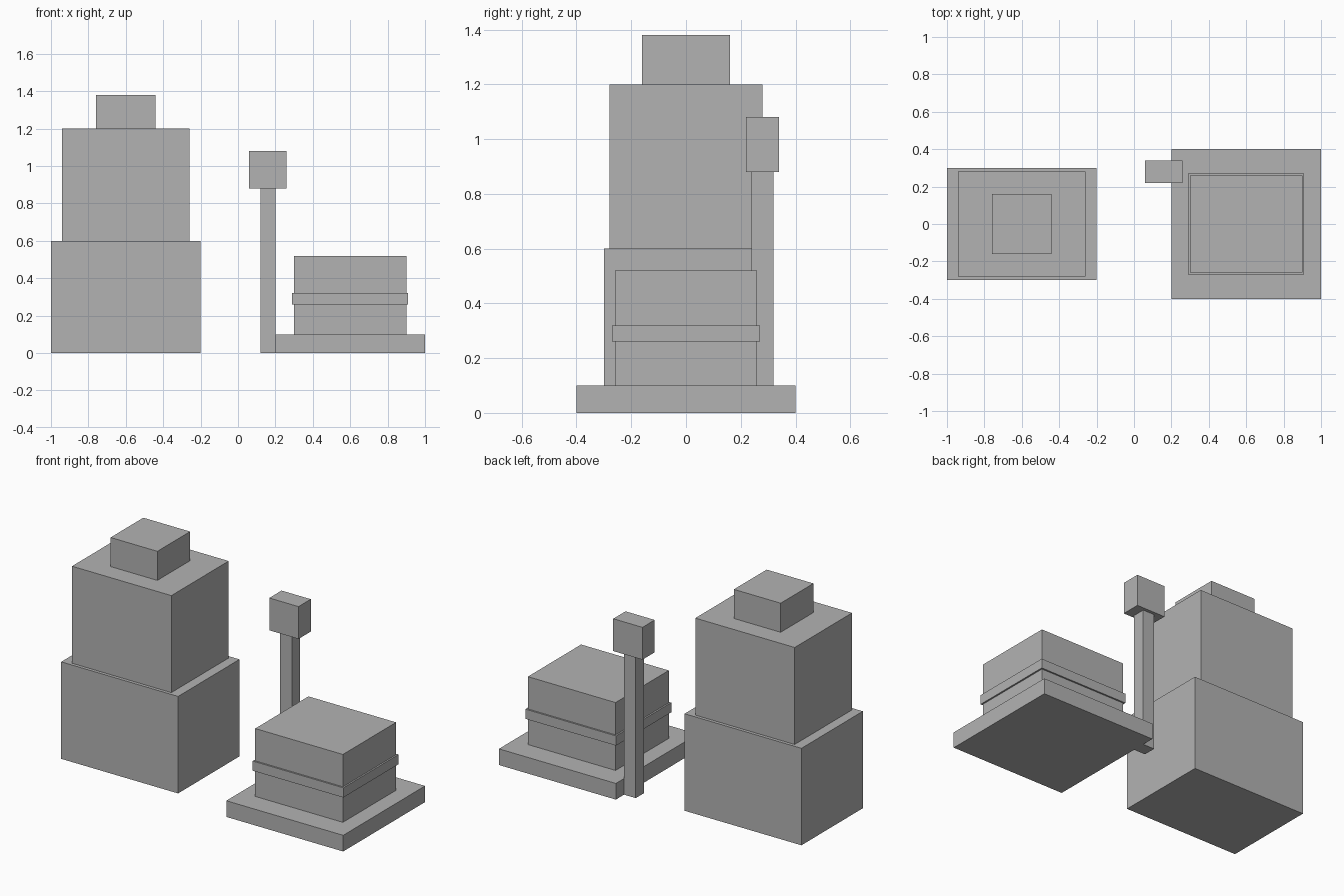
import bpy
from mathutils import Vector

cube = bpy.data.objects.get("Cube")
if cube:
    bpy.data.objects.remove(cube, do_unlink=True)

# Single plain grey for every part
grey = bpy.data.materials.new("plain_grey")
grey.use_nodes = True
colour = (0.45, 0.45, 0.45, 1)
grey.diffuse_color = colour
grey.node_tree.nodes["Principled BSDF"].inputs["Base Color"].default_value = colour


def box(name, centre, size, base):
    """Box of the given size, centred in plan and resting at height base."""
    x, y = centre
    bpy.ops.mesh.primitive_cube_add(size=1, location=(x, y, base + size[2] / 2))
    ob = bpy.context.object
    ob.name = name
    ob.data.transform(ob.matrix_world.to_3x3().to_4x4())
    for v in ob.data.vertices:
        v.co *= Vector(size)
    ob.data.materials.append(grey)
    return ob


def stack(centre, parts):
    """Pile boxes on top of each other from the ground up."""
    base = 0
    for name, size in parts:
        box(name, centre, size, base)
        base += size[2]


# Stepped tower
stack((-0.6, 0), [
    ("tower_lower_block", (0.8, 0.6, 0.6)),
    ("tower_upper_block", (0.68, 0.56, 0.6)),
    ("tower_cap", (0.32, 0.32, 0.18)),
])

# Low block on a plinth, wrapped by a band
stack((0.6, 0), [
    ("plinth", (0.8, 0.8, 0.1)),
    ("low_block", (0.6, 0.52, 0.42)),
])
box("low_block_band", (0.6, 0), (0.62, 0.54, 0.06), 0.26)

# Post with a box head
stack((0.16, 0.28), [
    ("post", (0.08, 0.08, 0.88)),
    ("post_head", (0.2, 0.12, 0.2)),
])
